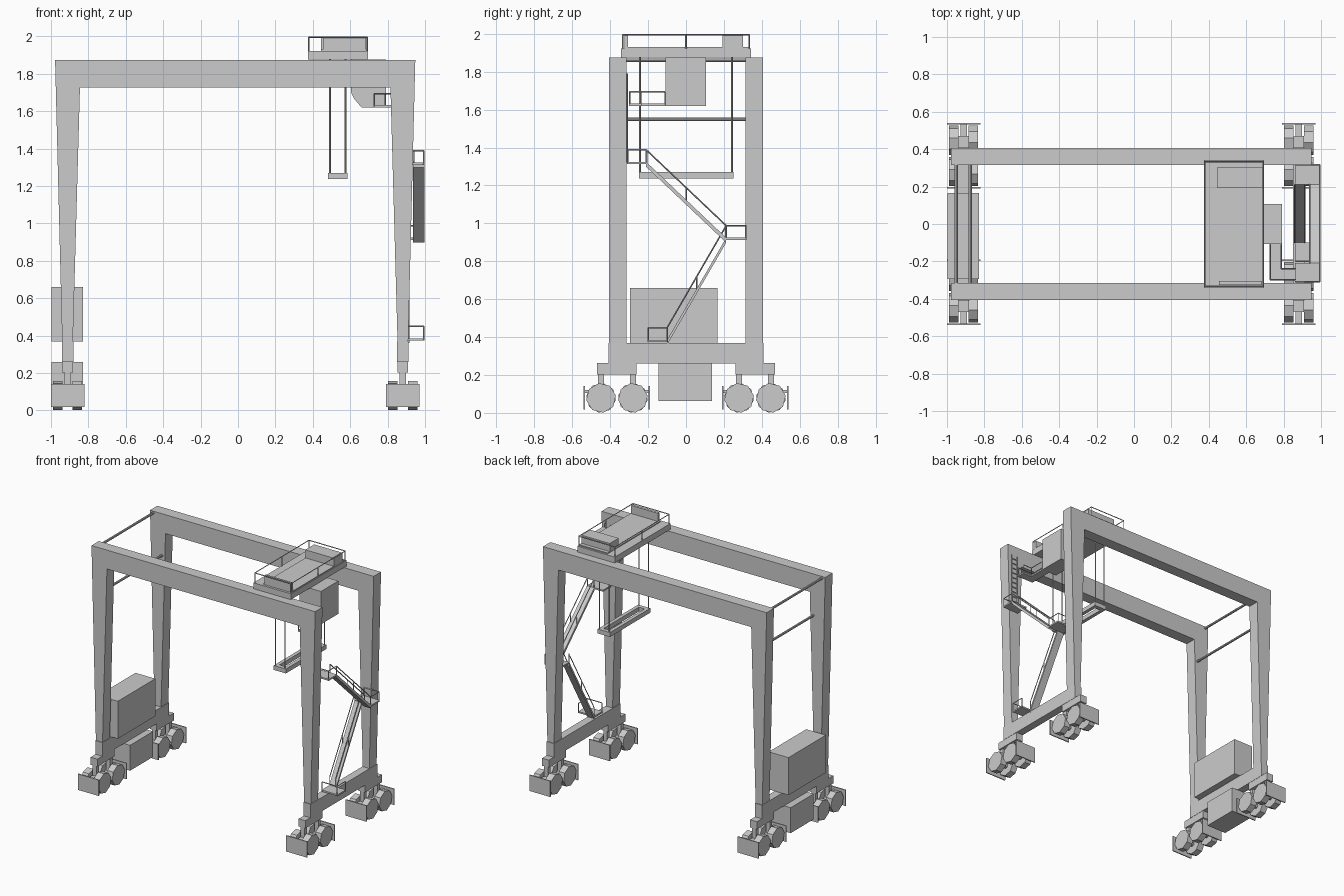
import bpy, bmesh, math
from mathutils import Vector, Matrix

if "Cube" in bpy.data.objects:
    bpy.data.objects.remove(bpy.data.objects["Cube"])


def finish(name, bm):
    bmesh.ops.recalc_face_normals(bm, faces=bm.faces)
    me = bpy.data.meshes.new(name)
    bm.to_mesh(me)
    bm.free()
    ob = bpy.data.objects.new(name, me)
    bpy.context.collection.objects.link(ob)
    return ob


def add_box(bm, x, y, z):
    m = Matrix.Translation(((x[0] + x[1]) / 2, (y[0] + y[1]) / 2, (z[0] + z[1]) / 2))
    m = m @ Matrix.Diagonal((x[1] - x[0], y[1] - y[0], z[1] - z[0], 1))
    bmesh.ops.create_cube(bm, size=1, matrix=m)


def boxes(name, *items):
    bm = bmesh.new()
    for it in items:
        add_box(bm, *it)
    return finish(name, bm)


def add_rod(bm, a, b, r, n=6, spin=0.0):
    a, b = Vector(a), Vector(b)
    d = b - a
    m = Matrix.Translation((a + b) / 2) @ d.to_track_quat('Z', 'Y').to_matrix().to_4x4()
    bmesh.ops.create_cone(bm, cap_ends=True, segments=n, radius1=r, radius2=r,
                          depth=d.length, matrix=m @ Matrix.Rotation(spin, 4, 'Z'))


def rods(name, segs, r=0.004, n=4):
    bm = bmesh.new()
    for a, b in segs:
        add_rod(bm, a, b, r, n)
    return finish(name, bm)


def prism(name, pts, axis, lo, hi):
    # extrude a profile along x (points are y,z) or along y (points are x,z)
    bm = bmesh.new()
    def co(p, t):
        return (t, p[0], p[1]) if axis == 'x' else (p[0], t, p[1])
    f = bm.faces.new([bm.verts.new(co(p, lo)) for p in pts])
    ext = bmesh.ops.extrude_face_region(bm, geom=[f])['geom']
    move = Vector((hi - lo, 0, 0) if axis == 'x' else (0, hi - lo, 0))
    bmesh.ops.translate(bm, verts=[v for v in ext if isinstance(v, bmesh.types.BMVert)], vec=move)
    return finish(name, bm)


def railing(name, pts, z0, z1):
    # posts at every point with a top rail through them
    segs = [((x, y, z0), (x, y, z1)) for x, y in pts]
    segs += [((*a, z1), (*b, z1)) for a, b in zip(pts, pts[1:])]
    return rods(name, segs)


# portal frames: tapered legs and main girder
CX = -0.015
half = [(0.963, 1.874), (0.925, 0.37), (0.925, 0.26), (0.868, 0.26), (0.868, 0.37), (0.83, 1.727)]
outline = [(CX + x, z) for x, z in half] + [(CX - x, z) for x, z in reversed(half)]
for side, lo, hi in (("front", -0.405, -0.315), ("back", 0.315, 0.405)):
    prism(side + "_portal_frame", outline, 'y', lo, hi)

# sill beams, bogies and wheels
for side, cx in (("left", -0.911), ("right", 0.881)):
    boxes(side + "_sill_beam", ((cx - 0.031, cx + 0.031), (-0.41, 0.41), (0.26, 0.368)))
    for end, s in (("front", -1), ("back", 1)):
        def span(a, b):
            return tuple(sorted((s * a, s * b)))
        tag = side + "_" + end
        thin = (cx - 0.017, cx + 0.017)
        parts = [((cx - 0.029, cx + 0.029), span(0.26, 0.47), (0.203, 0.262))]
        for y in (0.28, 0.448):
            parts.append((thin, span(y - 0.015, y + 0.015), (0.06, 0.21)))
        parts.append((thin, span(0.448, 0.532), (0.105, 0.122)))
        parts.append((thin, span(0.196, 0.28), (0.105, 0.122)))
        boxes(tag + "_bogie", *parts)
        boxes(tag + "_wheel_guards", *[((cx - 0.09, cx + 0.09), span(y - 0.004, y + 0.004), (0.018, 0.142))
                                       for y in (0.195, 0.536)])
        bm = bmesh.new()
        for y in (0.28, 0.448):
            for d in (-1, 1):
                add_rod(bm, (cx + d * 0.027, s * y, 0.079), (cx + d * 0.078, s * y, 0.079), 0.079, 8, 0.15)
            add_rod(bm, (cx - 0.03, s * y, 0.079), (cx + 0.03, s * y, 0.079), 0.02, 8)
        finish(tag + "_wheels", bm)

# power house, under-sill cabinet and left tie rods
boxes("power_house", ((-0.998, -0.828), (-0.295, 0.165), (0.368, 0.66)))
boxes("lower_cabinet", ((-0.998, -0.828), (-0.145, 0.138), (0.062, 0.26)))
rods("tie_rods", [((-0.95, -0.32, 1.86), (-0.95, 0.32, 1.86)),
                  ((-0.875, -0.32, 1.55), (-0.875, 0.32, 1.55))], 0.009, 8)

# trolley deck, housings and railing
boxes("trolley_deck", ((0.373, 0.695), (-0.343, 0.343), (1.876, 1.922)))
boxes("trolley_top_slab", ((0.445, 0.69), (-0.325, 0.33), (1.922, 1.93)))
boxes("trolley_housing", ((0.445, 0.69), (0.193, 0.302), (1.93, 1.993)))
boxes("trolley_end_panel", ((0.455, 0.685), (-0.325, -0.305), (1.93, 1.993)))
ring = [(0.378, -0.333), (0.69, -0.333), (0.69, 0.0), (0.69, 0.333), (0.378, 0.333), (0.378, 0.0), (0.378, -0.333)]
railing("trolley_railing", ring, 1.92, 1.996)

# hoist ropes and open spreader frame
rods("hoist_ropes", [((x, y, 1.25), (x, y, 1.88)) for x in (0.491, 0.574) for y in (-0.242, 0.242)], 0.005)
sz = (1.236, 1.27)
boxes("spreader", ((0.48, 0.508), (-0.247, 0.25), sz), ((0.557, 0.585), (-0.247, 0.25), sz),
      ((0.508, 0.557), (-0.247, -0.215), sz), ((0.508, 0.557), (0.218, 0.25), sz))

# operator cab with sloped nose, and its access walkway
prism("operator_cab", [(0.605, 1.876), (0.605, 1.70), (0.618, 1.67), (0.66, 1.62), (0.79, 1.62), (0.79, 1.876)],
      'y', -0.108, 0.106)
boxes("cab_walkway", ((0.725, 0.79), (-0.30, -0.108), (1.62, 1.632)),
      ((0.79, 0.865), (-0.30, -0.235), (1.62, 1.632)))
railing("cab_walkway_railing", [(0.728, -0.11), (0.728, -0.297), (0.86, -0.297)], 1.625, 1.693)
railing("cab_walkway_inner_railing", [(0.787, -0.11), (0.787, -0.238), (0.86, -0.238)], 1.625, 1.693)

# ladder on the inner face of the front right leg
segs = [((x, -0.31, 1.32), (x, -0.31, 1.79)) for x in (0.865, 0.915)]
segs += [((0.865, -0.31, 1.36 + i * 0.04), (0.915, -0.31, 1.36 + i * 0.04)) for i in range(11)]
rods("access_ladder", segs)

# stair landings with railings
for name, y0, y1, z, open_y in (("upper_landing", -0.308, -0.208, 1.312, -0.308),
                                ("middle_landing", 0.21, 0.316, 0.912, 0.316),
                                ("lower_landing", -0.2, -0.1, 0.373, -0.2)):
    boxes(name, ((0.86, 0.998), (y0, y1), (z, z + 0.012)))
    other = y0 + y1 - open_y
    railing(name + "_railing", [(0.865, open_y), (0.994, open_y), (0.994, other)], z, z + 0.076)

# sloping stair flights with handrails on both sides
for name, x0, x1, a, b in (("upper_stair", 0.936, 0.998, (-0.21, 1.324), (0.212, 0.924)),
                           ("lower_stair", 0.856, 0.916, (0.212, 0.924), (-0.1, 0.385))):
    d = 0.026
    prism(name, [a, b, (b[0], b[1] - d), (a[0], a[1] - d)], 'x', x0, x1)
    mid = ((a[0] + b[0]) / 2, (a[1] + b[1]) / 2)
    segs = []
    for x in (x0 + 0.004, x1 - 0.004):
        segs.append(((x, a[0], a[1] + 0.064), (x, b[0], b[1] + 0.064)))
        for p in (a, mid, b):
            segs.append(((x, p[0], p[1] - 0.01), (x, p[0], p[1] + 0.064)))
    rods(name + "_handrails", segs)
